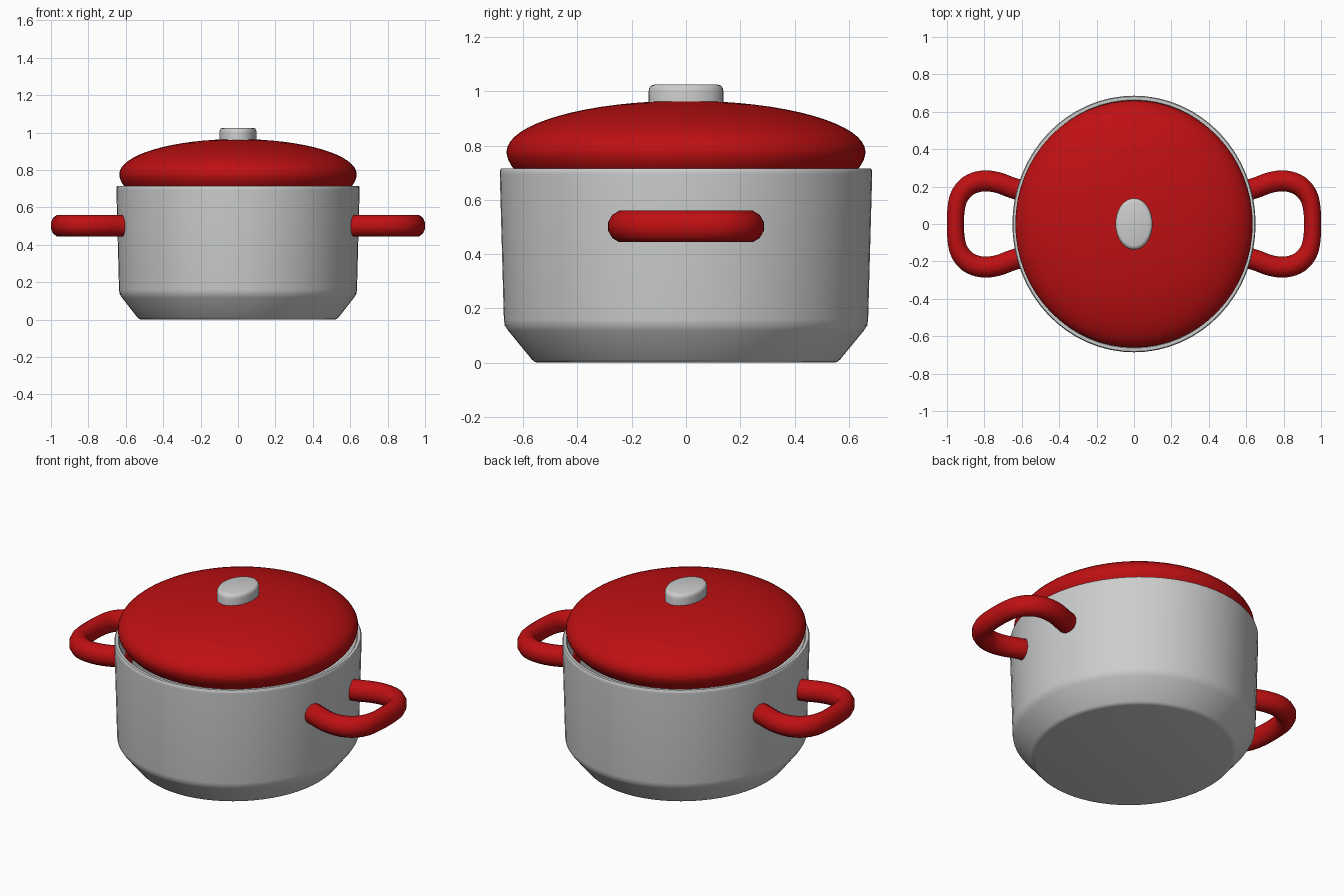
import bpy, bmesh, math
from mathutils import Vector

cube = bpy.data.objects.get("Cube")
if cube:
    bpy.data.objects.remove(cube, do_unlink=True)


def material(name, colour):
    m = bpy.data.materials.new(name)
    m.use_nodes = True
    m.diffuse_color = colour
    bsdf = next(n for n in m.node_tree.nodes if n.type == 'BSDF_PRINCIPLED')
    bsdf.inputs["Base Color"].default_value = colour
    return m


STEEL = material("steel_grey", (0.6, 0.61, 0.605, 1))
RED = material("enamel_red", (0.52, 0.005, 0.006, 1))


def finish(bm, name, mat, angle=40):
    bmesh.ops.recalc_face_normals(bm, faces=bm.faces)
    mesh = bpy.data.meshes.new(name)
    bm.to_mesh(mesh)
    bm.free()
    mesh.materials.append(mat)
    obj = bpy.data.objects.new(name, mesh)
    bpy.context.collection.objects.link(obj)
    bpy.ops.object.select_all(action='DESELECT')
    obj.select_set(True)
    bpy.context.view_layer.objects.active = obj
    bpy.ops.object.shade_smooth_by_angle(angle=math.radians(angle))
    return obj


def skin(bm, rings):
    """Bridge consecutive vertex rings and cap both ends."""
    n = len(rings[0])
    for a, b in zip(rings, rings[1:]):
        for i in range(n):
            j = (i + 1) % n
            bm.faces.new((a[i], a[j], b[j], b[i]))
    bm.faces.new(rings[0])
    bm.faces.new(rings[-1])


def lathe(name, profile, squash, mat, segments=64):
    """Elliptical turning of (y radius, z) points; squash scales x."""
    bm = bmesh.new()
    turns = [math.tau * i / segments for i in range(segments)]
    skin(bm, [[bm.verts.new((r * squash * math.cos(t), r * math.sin(t), z))
               for t in turns] for r, z in profile])
    return finish(bm, name, mat)


# Pot: chamfered base, slightly flared wall, rounded rim, hollow inside
lathe("pot_body", [
    (0.545, 0), (0.557, 0.003), (0.568, 0.012), (0.655, 0.118), (0.668, 0.138),
    (0.671, 0.16), (0.686, 0.695), (0.686, 0.708), (0.681, 0.715),
    (0.664, 0.715), (0.659, 0.708), (0.645, 0.16), (0.545, 0.03)], 0.948, STEEL)

# Lid: rolled lower edge below a shallow elliptical dome
lid = [(0.61, 0.69), (0.63, 0.71), (0.642, 0.724), (0.654, 0.745), (0.66, 0.765)]
for k in range(16):
    t = math.pi / 2 * k / 16
    lid.append((0.661 * math.cos(t), 0.777 + 0.188 * math.sin(t)))
lid.append((0.01, 0.965))
lathe("lid", lid, 0.96, RED)

# Knob: oval button with softened top edge
lathe("lid_knob", [
    (0.138, 0.94), (0.138, 1.0), (0.135, 1.013), (0.128, 1.021), (0.115, 1.025)],
    0.72, STEEL, 40)


# Side handles: an oval tube swept along a smooth loop
def spline(points, steps=4):
    pts = [Vector(p) for p in points]
    pts = [2 * pts[0] - pts[1]] + pts + [2 * pts[-1] - pts[-2]]
    out = []
    for a, b, c, d in zip(pts, pts[1:], pts[2:], pts[3:]):
        for s in range(steps):
            t = s / steps
            out.append(0.5 * (2 * b + (c - a) * t + (2 * a - 5 * b + 4 * c - d) * t ** 2
                              + (3 * b - a - 3 * c + d) * t ** 3))
    return out + [pts[-2]]


half = [(0.585, 0.175), (0.65, 0.193), (0.73, 0.222), (0.81, 0.23),
        (0.885, 0.205), (0.935, 0.145), (0.953, 0.06)]
path = spline(half + [(x, -y) for x, y in reversed(half)])


def handle(name, side):
    bm = bmesh.new()
    rings = []
    for i, p in enumerate(path):
        tangent = path[min(i + 1, len(path) - 1)] - path[max(i - 1, 0)]
        tangent.normalize()
        normal = Vector((-tangent.y, tangent.x))
        width = 0.047 + 0.011 * abs(tangent.x)
        ring = []
        for k in range(12):
            t = math.tau * (k + 0.5) / 12
            q = p + normal * width * math.cos(t)
            ring.append(bm.verts.new((side * q.x, q.y, 0.502 + 0.06 * math.sin(t))))
        rings.append(ring)
    skin(bm, rings)
    finish(bm, name, RED, 50)


handle("left_handle", 1)
handle("right_handle", -1)
